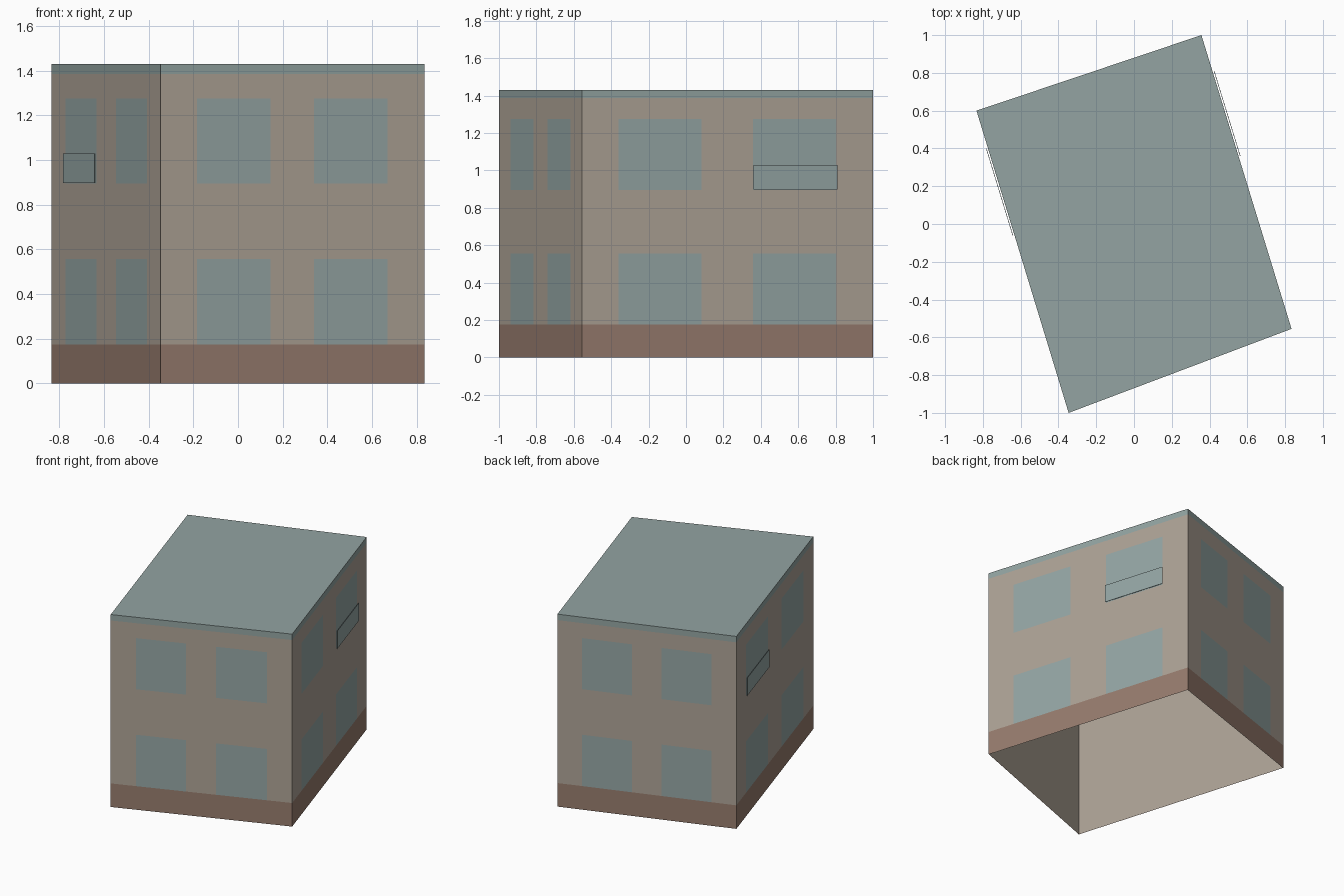
import bpy
import bmesh
from mathutils import Vector

cube = bpy.data.objects.get("Cube")
if cube:
    bpy.data.objects.remove(cube, do_unlink=True)


def material(name, rgb):
    # sRGB bytes to linear values
    lin = [((c / 255 + 0.055) / 1.055) ** 2.4 for c in rgb]
    m = bpy.data.materials.new(name)
    m.use_nodes = True
    m.diffuse_color = (*lin, 1)
    m.node_tree.nodes["Principled BSDF"].inputs["Base Color"].default_value = (*lin, 1)
    return m


MATS = [
    material("beige plaster", (174, 163, 150)),
    material("window glass", (149, 166, 165)),
    material("brown plinth", (151, 124, 110)),
    material("grey green roof", (147, 164, 162)),
]
PLASTER, GLASS, PLINTH, ROOF = range(4)


def make_object(name, bm):
    mesh = bpy.data.meshes.new(name)
    bm.to_mesh(mesh)
    bm.free()
    for m in MATS:
        mesh.materials.append(m)
    obj = bpy.data.objects.new(name, mesh)
    bpy.context.collection.objects.link(obj)
    return obj


def add_face(bm, points, mat):
    face = bm.faces.new([bm.verts.new(p) for p in points])
    face.material_index = mat


# Ground plan, counter-clockwise, and the heights of the bands
PLAN = [Vector(p) for p in ((-0.346, -1, 0), (0.834, -0.555, 0),
                            (0.357, 1, 0), (-0.834, 0.6, 0))]
HEIGHT = 1.43
LEVELS = [0, 0.175, 0.557, 0.895, 1.275, 1.386, HEIGHT]
BANDS = ["plinth", "windows", "plain", "windows", "plain", "trim"]
SHORT_CUTS = [0, 0.138, 0.416, 0.581, 0.861, 1]
LONG_CUTS = [0, 0.124, 0.411, 0.588, 0.873, 1]
UP = Vector((0, 0, 1))


def cell_material(band, column):
    if band == "plinth":
        return PLINTH
    if band == "trim":
        return ROOF
    return GLASS if band == "windows" and column % 2 else PLASTER


def build_wall(name, start, end, cuts):
    bm = bmesh.new()
    for row, band in enumerate(BANDS):
        low, high = UP * LEVELS[row], UP * LEVELS[row + 1]
        for col in range(len(cuts) - 1):
            a, b = start.lerp(end, cuts[col]), start.lerp(end, cuts[col + 1])
            add_face(bm, [a + low, b + low, b + high, a + high],
                     cell_material(band, col))
    bmesh.ops.remove_doubles(bm, verts=bm.verts, dist=0.0001)
    make_object(name, bm)


# Outer walls with windows cut into the faces
for i, side in enumerate(("front", "left", "back", "right")):
    build_wall(side + "_wall", PLAN[i], PLAN[(i + 1) % 4],
               LONG_CUTS if i % 2 else SHORT_CUTS)

# Flat roof
bm = bmesh.new()
add_face(bm, [p + UP * HEIGHT for p in PLAN], ROOF)
make_object("roof", bm)

# Plain inner lining, open underneath
bm = bmesh.new()
inner = [p * 0.995 for p in PLAN]
top = UP * (HEIGHT - 0.005)
for i in range(4):
    a, b = inner[i], inner[(i + 1) % 4]
    add_face(bm, [b, a, a + top, b + top], PLASTER)
add_face(bm, [p + top for p in reversed(inner)], PLASTER)
make_object("inner_lining", bm)


def build_panel(name, start, end, u0, u1):
    # Thin glass guard standing just off the wall
    out = (end - start).cross(UP).normalized()
    a, b = start.lerp(end, u0), start.lerp(end, u1)
    bm = bmesh.new()
    corners = [p + out * d + UP * z
               for d in (0.007, 0.01) for z in (0.898, 1.03) for p in (a, b)]
    for c in corners:
        bm.verts.new(c)
    bmesh.ops.convex_hull(bm, input=bm.verts)
    for f in bm.faces:
        f.material_index = GLASS
    make_object(name, bm)


# Guards across one upper window on each long side
build_panel("left_window_guard", PLAN[1], PLAN[2], 0.587, 0.876)
build_panel("right_window_guard", PLAN[3], PLAN[0], 0.124, 0.412)
